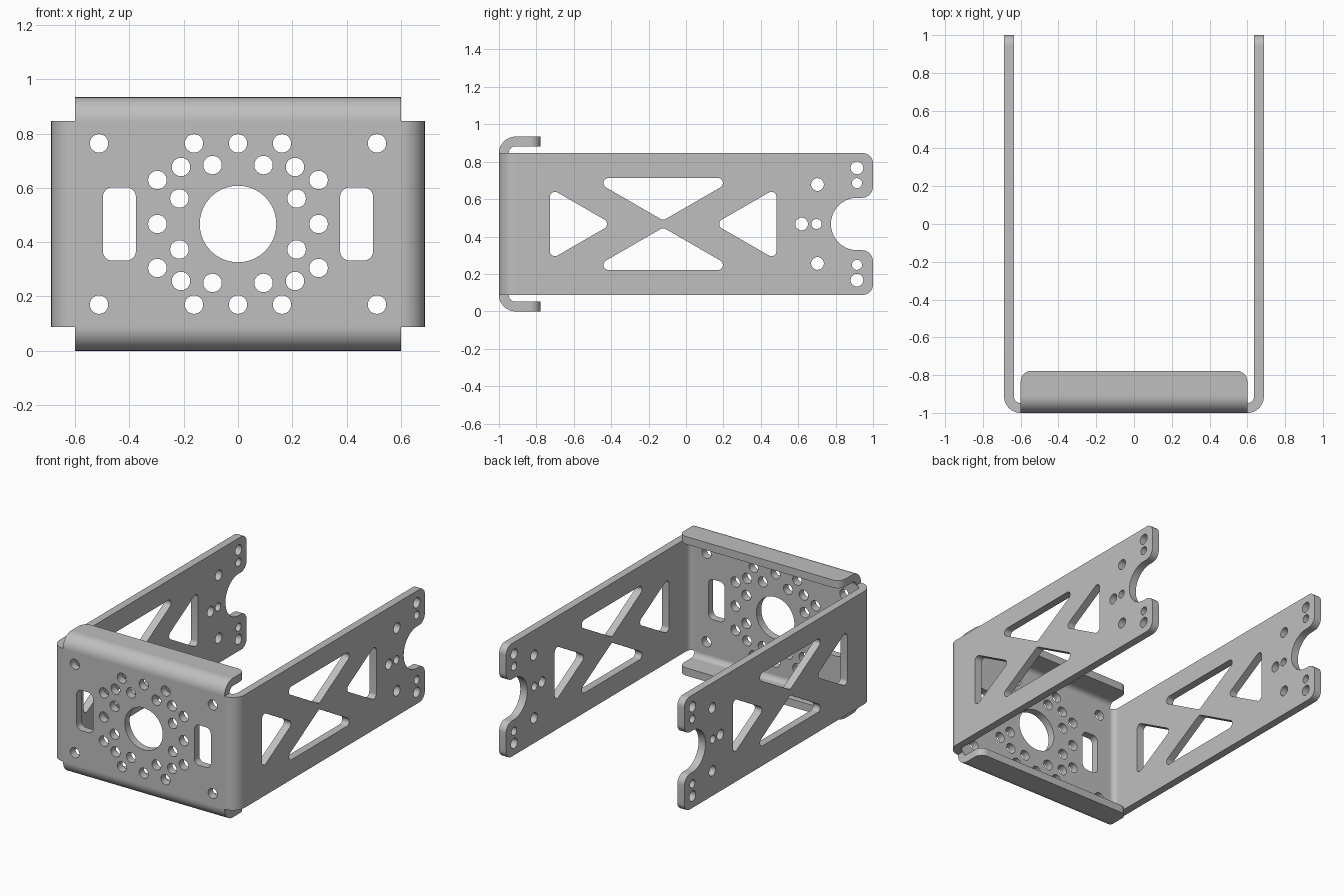
import bpy, bmesh, math
from mathutils import Vector

if "Cube" in bpy.data.objects:
    bpy.data.objects.remove(bpy.data.objects["Cube"], do_unlink=True)

T = 0.052       # sheet thickness
R = 0.088       # outer bend radius
MID = 0.467     # height of the centre line
HALF_W = 0.6    # half width of the flat front
HALF_H = MID - R
BEND_Y = R - 1  # where every bend ends

steel = bpy.data.materials.new("steel_grey")
steel.use_nodes = True
grey = (0.52, 0.52, 0.52, 1)
steel.diffuse_color = grey
steel.node_tree.nodes["Principled BSDF"].inputs["Base Color"].default_value = grey


def circle(x, y, r, n=32):
    return [(x + r * math.cos(math.tau * i / n), y + r * math.sin(math.tau * i / n))
            for i in range(n)]


def rounded(corners, n=10):
    """Polygon from (x, y, radius) corners, each corner replaced by an arc."""
    out = []
    for i, (x, y, r) in enumerate(corners):
        p = Vector((x, y))
        if r == 0:
            out.append(p)
            continue
        a = (Vector(corners[i - 1][:2]) - p).normalized()
        b = (Vector(corners[(i + 1) % len(corners)][:2]) - p).normalized()
        half = a.angle(b) / 2
        centre = p + (a + b).normalized() * (r / math.sin(half))
        start = p + a * (r / math.tan(half)) - centre
        end = p + b * (r / math.tan(half)) - centre
        sweep = math.atan2(start.x * end.y - start.y * end.x, start.dot(end))
        for k in range(n + 1):
            t = sweep * k / n
            c, s = math.cos(t), math.sin(t)
            out.append(centre + Vector((start.x * c - start.y * s,
                                        start.x * s + start.y * c)))
    return [p for i, p in enumerate(out) if (p - out[i - 1]).length > 1e-4]


def sheet(outline, holes, w_mid):
    """Flat plate with holes, in (u, v), thickness along w."""
    curve = bpy.data.curves.new("outline", "CURVE")
    curve.dimensions = "2D"
    curve.fill_mode = "BOTH"
    curve.extrude = T / 2
    for loop in [outline] + holes:
        spline = curve.splines.new("POLY")
        spline.points.add(len(loop) - 1)
        for point, co in zip(spline.points, loop):
            point.co = (co[0], co[1], 0, 1)
        spline.use_cyclic_u = True
    helper = bpy.data.objects.new("outline", curve)
    bpy.context.collection.objects.link(helper)
    graph = bpy.context.evaluated_depsgraph_get()
    mesh = bpy.data.meshes.new_from_object(helper.evaluated_get(graph))
    bm = bmesh.new()
    bm.from_mesh(mesh)
    bpy.data.objects.remove(helper, do_unlink=True)
    bpy.data.curves.remove(curve)
    bpy.data.meshes.remove(mesh)
    bmesh.ops.remove_doubles(bm, verts=bm.verts, dist=1e-5)
    for v in bm.verts:
        v.co.z += w_mid
    return bm


def add_bend(bm, half_length, n=16):
    """Quarter bend leading from the front plate into a leaf."""
    rings = []
    for i in range(n + 1):
        a = math.pi / 2 * i / n
        rings.append([bm.verts.new((BEND_Y - r * math.cos(a), v, r * math.sin(a)))
                      for r, v in ((R, -half_length), (R, half_length),
                                   (R - T, half_length), (R - T, -half_length))])
    for p, q in zip(rings, rings[1:]):
        for k in range(4):
            m = (k + 1) % 4
            bm.faces.new((p[k], p[m], q[m], q[k]))


def finish(name, bm, place, is_seam):
    """Move to world space, open the hidden joints, shade."""
    bmesh.ops.recalc_face_normals(bm, faces=bm.faces)
    seams = [f for f in bm.faces if is_seam(f)]
    bmesh.ops.delete(bm, geom=seams, context="FACES")
    before = Vector(place(1, 0, 0)) - Vector(place(0, 0, 0))
    side = Vector(place(0, 1, 0)) - Vector(place(0, 0, 0))
    up = Vector(place(0, 0, 1)) - Vector(place(0, 0, 0))
    for v in bm.verts:
        v.co = place(*v.co)
    if before.cross(side).dot(up) < 0:
        bmesh.ops.reverse_faces(bm, faces=bm.faces)
    mesh = bpy.data.meshes.new(name)
    bm.to_mesh(mesh)
    bm.free()
    mesh.materials.append(steel)
    obj = bpy.data.objects.new(name, mesh)
    bpy.context.collection.objects.link(obj)
    bpy.ops.object.select_all(action="DESELECT")
    obj.select_set(True)
    bpy.context.view_layer.objects.active = obj
    bpy.ops.object.shade_smooth_by_angle(angle=math.radians(35))


def leaf(name, outline, holes, half_length, place):
    bm = sheet(outline, holes, R - T / 2)
    add_bend(bm, half_length)
    finish(name, bm, place, lambda f: all(abs(v.co.x - BEND_Y) < 1e-4 for v in f.verts))


# Front plate: centre bore, bolt pattern and two slots
holes = [circle(0, 0, 0.141, 64)]
pattern = [(0.512, 0.297), (0.162, 0.297), (0.094, 0.217), (0.21, 0.21),
           (0.297, 0.162), (0.216, 0.094)]
for x, z in pattern:
    holes += [circle(sx * x, sz * z, 0.034) for sx in (-1, 1) for sz in (-1, 1)]
for s in (-1, 1):
    holes += [circle(0, s * 0.297, 0.034), circle(s * 0.297, 0, 0.034)]
    holes.append(rounded([(s * x, z, 0.036) for x, z in
                          ((0.376, -0.135), (0.498, -0.135), (0.498, 0.135), (0.376, 0.135))]))
rim = [(-HALF_W, -HALF_H), (HALF_W, -HALF_H), (HALF_W, HALF_H), (-HALF_W, HALF_H)]
finish("front_plate", sheet(rim, holes, T / 2 - 1),
       lambda u, v, w: (u, w, MID + v),
       lambda f: all(abs(abs(v.co.x) - HALF_W) < 1e-4 for v in f.verts)
       or all(abs(abs(v.co.y) - HALF_H) < 1e-4 for v in f.verts))

# Side arms: truss cut-outs, end notch and mounting holes
H = HALF_H
arm = rounded([(BEND_Y, -H, 0), (1, -H, 0.055), (1, -0.14, 0.06), (0.775, -0.14, 0.1399),
               (0.775, 0.14, 0.1399), (1, 0.14, 0.06), (1, H, 0.055), (BEND_Y, H, 0)])
TRUSS_Y, FILLET = -0.122, 0.027
arm_holes = [circle(0.618, 0, 0.034), circle(0.698, 0, 0.027)]
for s in (-1, 1):
    arm_holes += [circle(0.914, s * 0.3, 0.034), circle(0.914, s * 0.218, 0.027),
                  circle(0.703, s * 0.211, 0.034)]
    arm_holes.append(rounded([(TRUSS_Y + s * 0.606, -0.192, FILLET),
                              (TRUSS_Y + s * 0.606, 0.192, FILLET),
                              (TRUSS_Y + s * 0.273, 0, FILLET)]))
    arm_holes.append(rounded([(TRUSS_Y - 0.393, s * 0.246, FILLET),
                              (TRUSS_Y + 0.393, s * 0.246, FILLET),
                              (TRUSS_Y, s * 0.019, FILLET)]))
for name, s in (("left_arm", 1), ("right_arm", -1)):
    leaf(name, arm, arm_holes, H, lambda u, v, w, s=s: (s * (HALF_W + w), u, MID + v))

# Top and bottom stiffening flanges
lip = rounded([(BEND_Y, -HALF_W, 0), (-0.778, -HALF_W, 0.055),
               (-0.778, HALF_W, 0.055), (BEND_Y, HALF_W, 0)])
for name, s in (("top_flange", 1), ("bottom_flange", -1)):
    leaf(name, lip, [], HALF_W, lambda u, v, w, s=s: (v, u, MID + s * (HALF_H + w)))
